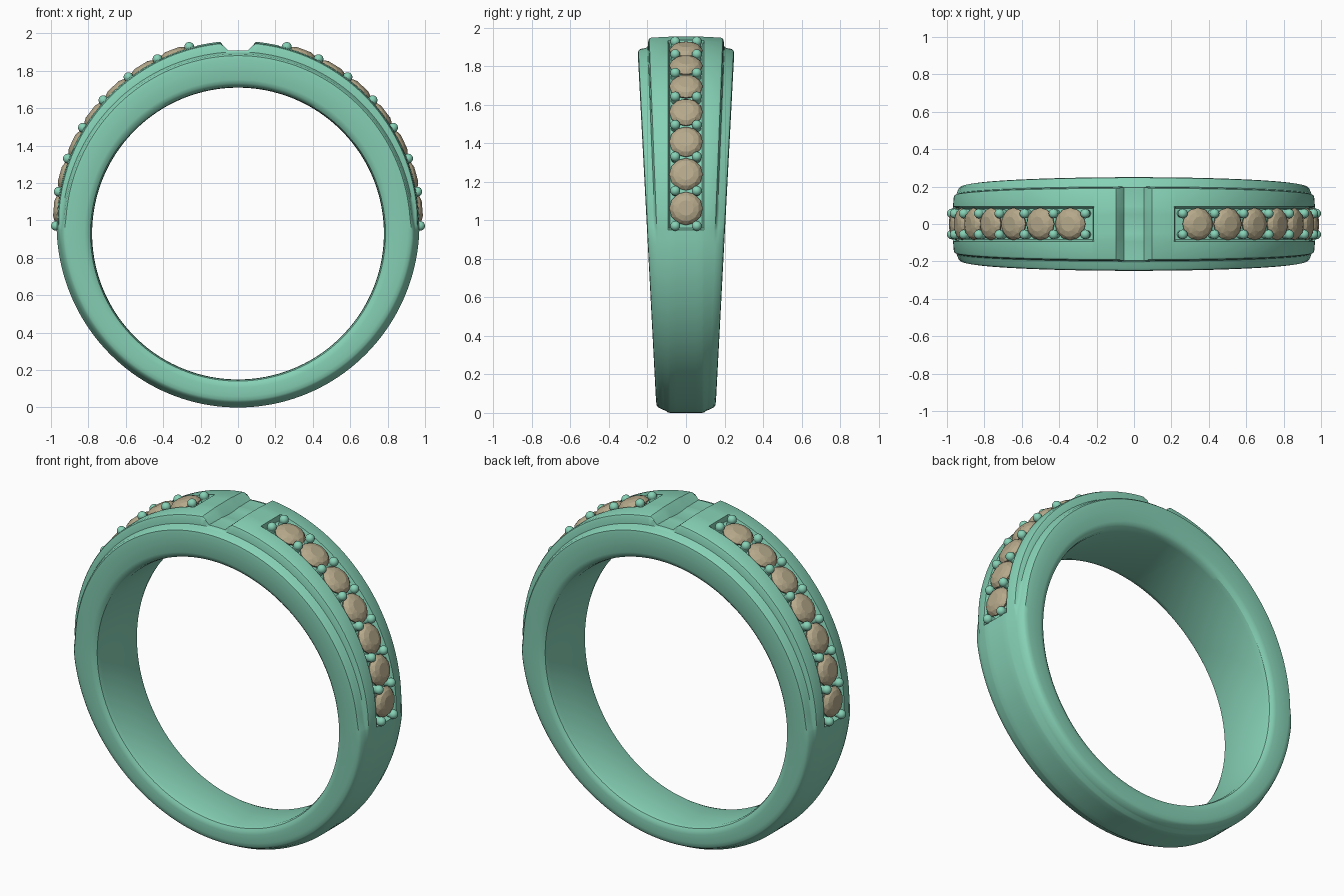
import bpy, bmesh, math
from mathutils import Matrix, Vector

if "Cube" in bpy.data.objects:
    bpy.data.objects.remove(bpy.data.objects["Cube"])


def material(name, color):
    m = bpy.data.materials.new(name)
    m.diffuse_color = color
    m.use_nodes = True
    m.node_tree.nodes["Principled BSDF"].inputs["Base Color"].default_value = m.diffuse_color
    return m


METAL = material("green_metal", (0.24, 0.64, 0.47, 1))
STONE = material("tan_stone", (0.47, 0.40, 0.26, 1))


def finish(bm, name, mat, smooth=True):
    bmesh.ops.recalc_face_normals(bm, faces=bm.faces)
    me = bpy.data.meshes.new(name)
    bm.to_mesh(me)
    bm.free()
    me.materials.append(mat)
    ob = bpy.data.objects.new(name, me)
    bpy.context.collection.objects.link(ob)
    if smooth:
        bpy.ops.object.select_all(action='DESELECT')
        ob.select_set(True)
        bpy.context.view_layer.objects.active = ob
        bpy.ops.object.shade_smooth_by_angle(angle=math.radians(32))
    return ob


def outer(a, inset=0.0):
    return (0.97 - inset) * math.sin(a), 0.98 + (0.98 - inset) * math.cos(a)


def half_width(z):
    return 0.1525 + 0.0525 * z


def ramp(v, lo, hi):
    t = max(0.0, min(1.0, (v - lo) / (hi - lo)))
    return t * t * (3 - 2 * t)


def half_section(a):
    """Points (x, y, z) from the middle of the outside to the middle of the bore."""
    b = abs(a)
    pts = []
    raised = 1 - ramp(b, 1.53, 1.64)
    step = 0.035 + 0.03 * max(0, math.cos(a))
    notch = 0.05 * max(0.0, min(1.0, (0.1 - b) / 0.042))
    channel = 0.03 if 0.23 < b < 1.597 else 0.0

    def add(y, inset, frac=None):
        x, z = outer(a, inset)
        pts.append((x, y if frac is None else frac * half_width(z), z))

    # stone channel and notch floor
    dimple = 0.008 if notch > 0.049 else 0
    add(0, channel + notch + dimple)
    add(0.05, channel + notch + dimple * 0.7)
    add(0.083, channel + notch)
    add(0.093, notch + 0.002)
    # raised rail, step and shoulder: (width fraction, upper inset, lower inset)
    rows = [(0.71, max(0.006, notch), 0.013), (0.75, max(0.011, notch), 0.015),
            (0.77, max(0.022, notch), 0.016), (0.79, step - 0.006, 0.017),
            (0.83, step, 0.020), (0.94, step + 0.005, 0.029),
            (0.985, step + 0.014, 0.040), (1.0, step + 0.033, 0.060)]
    for f, up, low in rows:
        add(0, up * raised + low * (1 - raised), f)
    # rounded bore
    for f, r in ((1, 0.822), (0.975, 0.803), (0.92, 0.789), (0.8, 0.782), (0, 0.78)):
        z = 0.93 + r * math.cos(a)
        pts.append((r * math.sin(a), f * half_width(z), z))
    return pts


# ring band, swept around with extra rings at the notch and channel ends
keys = [s * k for k in (0.058, 0.1, 0.224, 0.234, 1.592, 1.602) for s in (1, -1)]
N = 160
angles = [-math.pi + 2 * math.pi * i / N for i in range(N)]
angles = sorted([a for a in angles if min(abs(a - k) for k in keys) > 0.012] + keys)
bm = bmesh.new()
rings = []
for a in angles:
    h = half_section(a)
    loop = h + [(x, -y, z) for x, y, z in h[-2:0:-1]]
    rings.append([bm.verts.new(p) for p in loop])
for r0, r1 in zip(rings, rings[1:] + rings[:1]):
    n = len(r0)
    for j in range(n):
        bm.faces.new((r0[j], r0[(j + 1) % n], r1[(j + 1) % n], r1[j]))
finish(bm, "ring_band", METAL)


def frame(a, y=0.0, lift=0.0):
    """Matrix placing local +z along the outward direction of the band."""
    x, z = outer(a, -lift)
    return Matrix.Translation(Vector((x, y, z))) @ Matrix.Rotation(a, 4, 'Y')


def add_stone(bm, m):
    loops = []
    for r, h, off in ((0.04, 0.019, 0), (0.068, 0.009, 0.5), (0.087, -0.012, 0), (0.085, -0.02, 0)):
        loops.append([bm.verts.new(m @ Vector((r * math.cos((k + off) * math.pi / 6),
                                               r * math.sin((k + off) * math.pi / 6), h)))
                      for k in range(12)])
    bm.faces.new(loops[0])
    for i, (p, q) in enumerate(zip(loops, loops[1:])):
        for k in range(12):
            n = (k + 1) % 12
            if i == 0:
                bm.faces.new((p[k], q[k], p[n]))
                bm.faces.new((p[n], q[k], q[n]))
            elif i == 1:
                bm.faces.new((p[k], q[n], p[n]))
                bm.faces.new((p[k], q[k], q[n]))
            else:
                bm.faces.new((p[k], q[k], q[n], p[n]))
    tip = bm.verts.new(m @ Vector((0, 0, -0.07)))
    for k in range(12):
        bm.faces.new((loops[-1][k], tip, loops[-1][(k + 1) % 12]))


# seven stones and eight pairs of prongs on each side
START, STEP = 0.271, 0.187
for side, s in (("right", 1), ("left", -1)):
    bm = bmesh.new()
    for i in range(7):
        add_stone(bm, frame(s * (START + (i + 0.5) * STEP)))
    finish(bm, side + "_stones", STONE, smooth=False)
    bm = bmesh.new()
    for i in range(8):
        for y in (-0.056, 0.056):
            a = s * (START + i * STEP)
            bmesh.ops.create_uvsphere(bm, u_segments=16, v_segments=10, radius=0.026,
                                      matrix=frame(a, y, 0.004))
            bmesh.ops.create_cone(bm, cap_ends=True, segments=16, radius1=0.022, radius2=0.022,
                                  depth=0.05, matrix=frame(a, y, -0.022))
    finish(bm, side + "_prongs", METAL)
